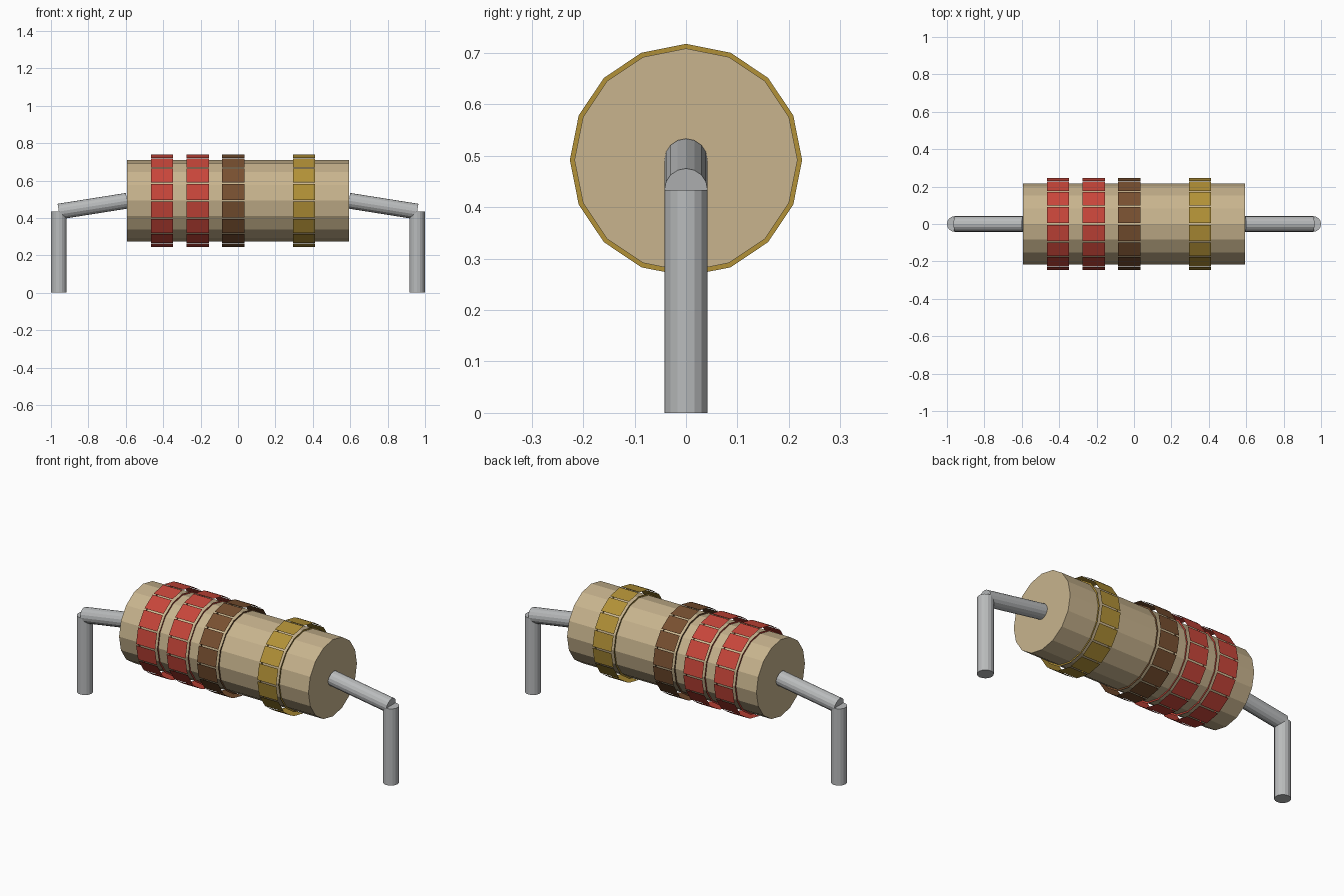
import bpy, bmesh
from math import sin, cos, pi
from mathutils import Vector

if "Cube" in bpy.data.objects:
    bpy.data.objects.remove(bpy.data.objects["Cube"])

SIDES = 16
AXIS_Z = 0.492      # height of the body axis
BODY_R, BODY_HALF = 0.217, 0.593
RING_R, BAND_HALF, LIFT = 0.226, 0.0595, 0.021
LEAD_R, POST_X, POST_TOP = 0.042, 0.958, 0.434


def material(name, rgb):
    m = bpy.data.materials.new(name)
    m.use_nodes = True
    m.diffuse_color = (*rgb, 1)
    m.node_tree.nodes["Principled BSDF"].inputs["Base Color"].default_value = (*rgb, 1)
    return m


tan = material("tan", (0.578, 0.456, 0.27))
red = material("red", (0.578, 0.061, 0.042))
brown = material("brown", (0.188, 0.08, 0.03))
gold = material("gold", (0.445, 0.283, 0.038))
metal = material("grey_metal", (0.485, 0.497, 0.503))


def finish(name, bm, mat):
    mesh = bpy.data.meshes.new(name)
    bm.to_mesh(mesh)
    bm.free()
    mesh.materials.append(mat)
    obj = bpy.data.objects.new(name, mesh)
    bpy.context.collection.objects.link(obj)
    return obj


def rod(name, start, end, radius, mat):
    """Flat-shaded capped cylinder between two points."""
    start, end = Vector(start), Vector(end)
    span = end - start
    bm = bmesh.new()
    bmesh.ops.create_cone(bm, cap_ends=True, segments=SIDES, radius1=radius,
                          radius2=radius, depth=span.length)
    obj = finish(name, bm, mat)
    obj.location = (start + end) / 2
    obj.rotation_euler = span.to_track_quat('Z', 'Y').to_euler()
    return obj


def radial(x, angle, r):
    return Vector((x, r * sin(angle), AXIS_Z + r * cos(angle)))


def band(name, x, mat):
    """Two thin side rings with a separate raised plate over every facet."""
    bm = bmesh.new()

    def quad(points, outward):
        face = bm.faces.new([bm.verts.new(p) for p in points])
        face.normal_update()
        if face.normal.dot(outward) < 0:
            face.normal_flip()

    step = 2 * pi / SIDES
    for i in range(SIDES):
        a, b = i * step, (i + 1) * step
        mid = (a + b) / 2
        out = Vector((0, sin(mid), cos(mid)))
        lo, hi = x - BAND_HALF, x + BAND_HALF
        plate = [radial(lo, a, RING_R), radial(hi, a, RING_R),
                 radial(hi, b, RING_R), radial(lo, b, RING_R)]
        quad([p + out * LIFT for p in plate], out)
        for side, px in ((-1, lo), (1, hi)):
            quad([radial(px, a, BODY_R), radial(px, a, RING_R),
                  radial(px, b, RING_R), radial(px, b, BODY_R)], Vector((side, 0, 0)))
    return finish(name, bm, mat)


# Body
rod("body", (-BODY_HALF, 0, AXIS_Z), (BODY_HALF, 0, AXIS_Z), BODY_R, tan)

# Colour bands
band("first_red_band", -0.406, red)
band("second_red_band", -0.215, red)
band("brown_band", -0.025, brown)
band("gold_band", 0.353, gold)

# Bent wire leads
for side, s in (("left", 1), ("right", -1)):
    rod(side + "_post", (s * POST_X, 0, 0), (s * POST_X, 0, POST_TOP), LEAD_R, metal)
    rod(side + "_sloped_lead", (s * POST_X, 0, POST_TOP),
        (s * BODY_HALF, 0, AXIS_Z), LEAD_R, metal)
